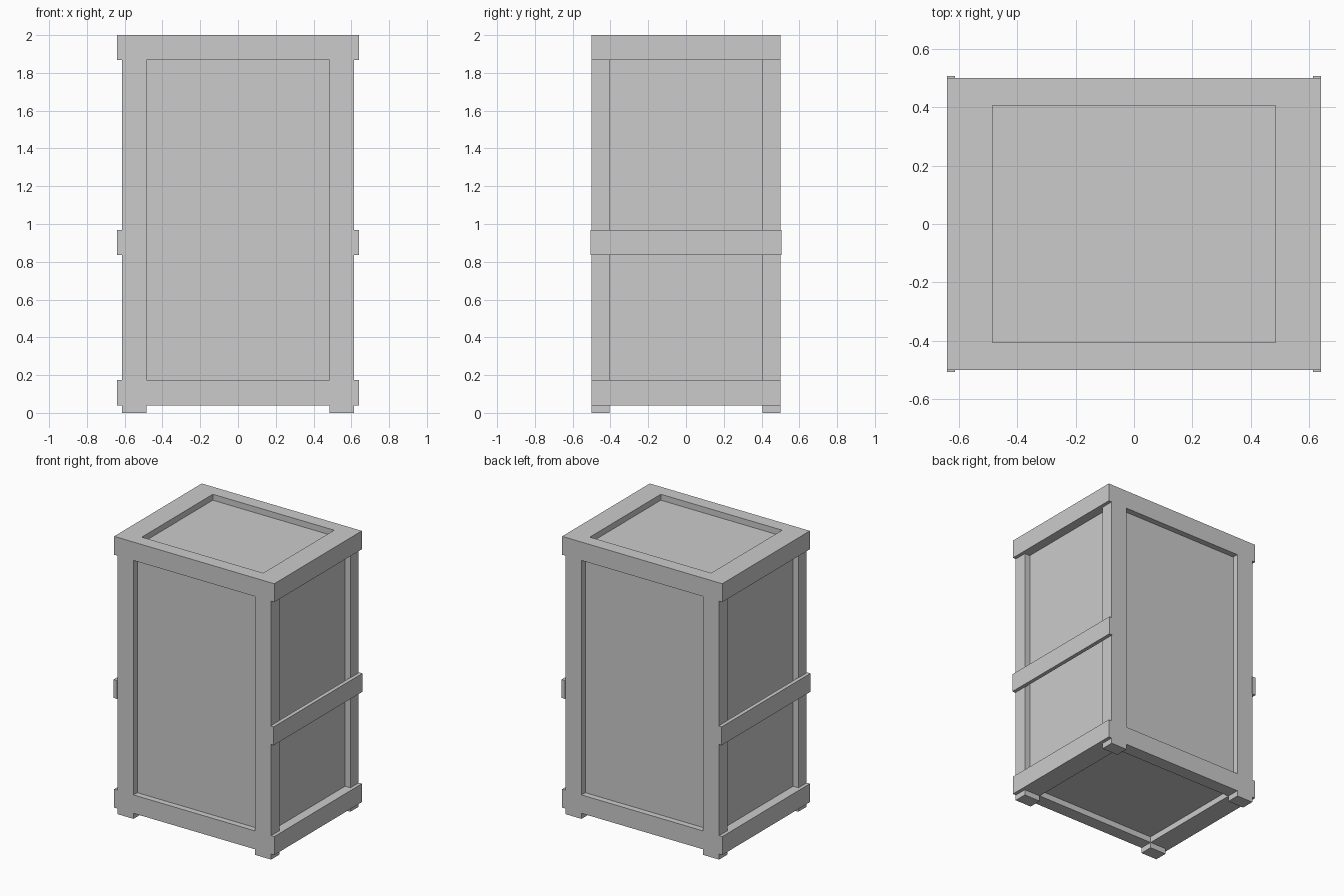
import bpy
import bmesh

if "Cube" in bpy.data.objects:
    bpy.data.objects.remove(bpy.data.objects["Cube"])

# Main dimensions (half extents in x and y)
PX, PY = 0.615, 0.50      # outer faces of the corner posts
IX, IY = 0.485, 0.405     # edges of the recessed openings
RX = 0.64                 # outer face of the side rails
H, FOOT, RAIL = 2.0, 0.04, 0.133
RECESS = 0.043


def prism(name, profile, z0, z1):
    """Extrude a flat xy outline from z0 to z1."""
    bm = bmesh.new()
    face = bm.faces.new([bm.verts.new((x, y, z0)) for x, y in profile])
    top = bmesh.ops.extrude_face_region(bm, geom=[face])
    verts = [v for v in top["geom"] if isinstance(v, bmesh.types.BMVert)]
    bmesh.ops.translate(bm, verts=verts, vec=(0, 0, z1 - z0))
    bmesh.ops.recalc_face_normals(bm, faces=bm.faces)
    mesh = bpy.data.meshes.new(name)
    bm.to_mesh(mesh)
    bm.free()
    obj = bpy.data.objects.new(name, mesh)
    bpy.context.collection.objects.link(obj)
    return obj


def box(name, x0, x1, y0, y1, z0, z1):
    return prism(name, [(x0, y0), (x1, y0), (x1, y1), (x0, y1)], z0, z1)


# Inner crate body: its faces are the recessed panels
box("inner_panels", -PX + RECESS, PX - RECESS, -PY + RECESS, PY - RECESS,
    FOOT + RECESS, H - RECESS)

# Corner posts, running down into the feet
for sx, xn in ((-1, "left"), (1, "right")):
    for sy, yn in ((-1, "front"), (1, "back")):
        xs, ys = sorted((sx * IX, sx * PX)), sorted((sy * IY, sy * PY))
        box(f"{yn}_{xn}_post", *xs, *ys, 0, H)

for z0, zn in ((FOOT, "bottom"), (H - RAIL, "top")):
    # Front and back rails fitted flush between the posts
    for sy, yn in ((-1, "front"), (1, "back")):
        box(f"{zn}_{yn}_rail", -IX, IX, *sorted((sy * IY, sy * PY)), z0, z0 + RAIL)
    # Side rails notched around the posts and standing proud of them
    for s, xn in ((-1, "left"), (1, "right")):
        outline = [(IX, -IY), (PX, -IY), (PX, -PY), (RX, -PY),
                   (RX, PY), (PX, PY), (PX, IY), (IX, IY)]
        prism(f"{zn}_{xn}_rail", [(s * x, y) for x, y in outline], z0, z0 + RAIL)

# Middle side battens across the posts
for s, xn in ((-1, "left"), (1, "right")):
    box(f"middle_{xn}_batten", *sorted((s * 0.612, s * RX)), -0.506, 0.506, 0.835, 0.968)
